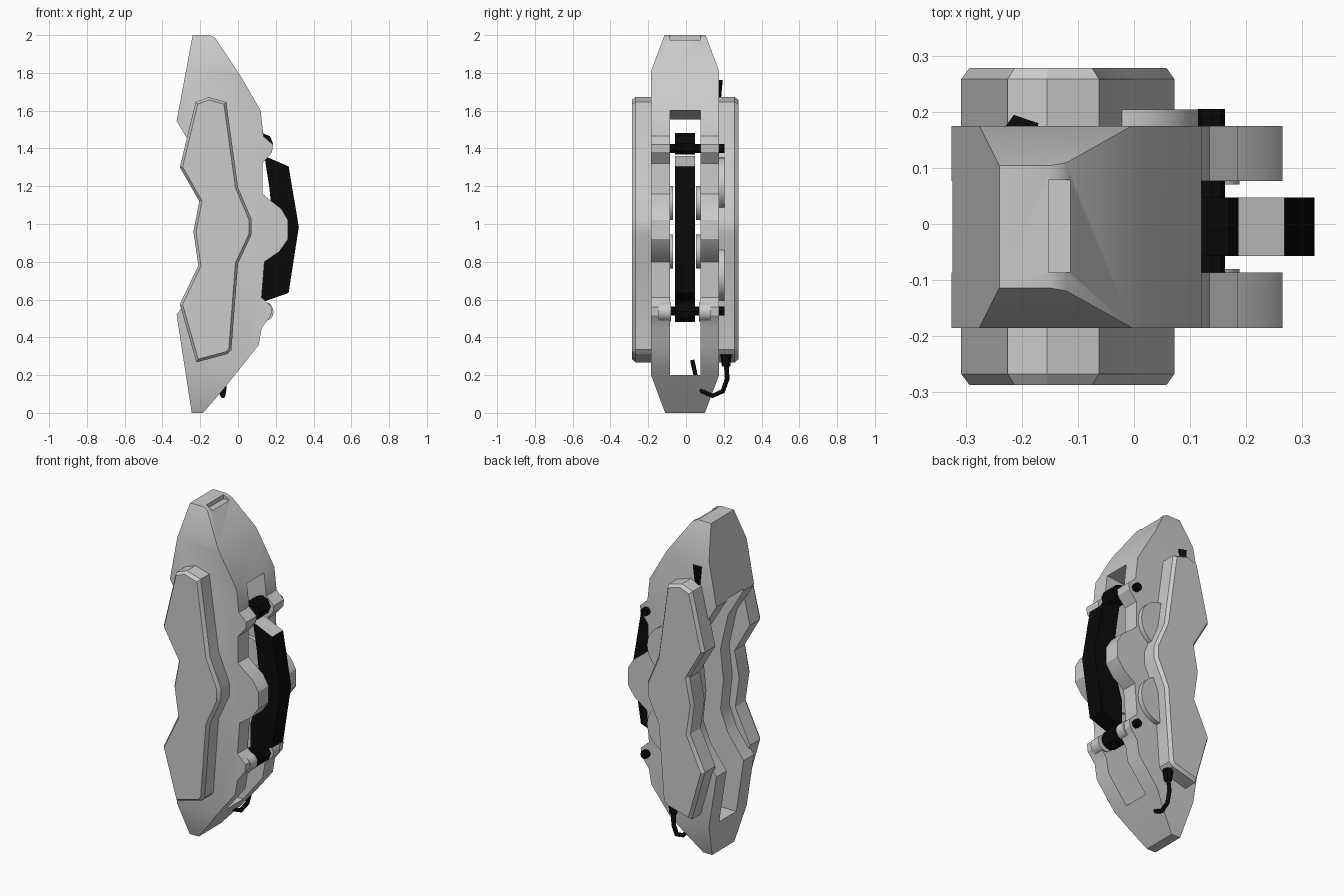
import bpy, bmesh, math
from mathutils import Vector, Matrix

if "Cube" in bpy.data.objects:
    bpy.data.objects.remove(bpy.data.objects["Cube"])


def material(name, v):
    m = bpy.data.materials.new(name)
    m.diffuse_color = (v, v, v, 1)
    m.use_nodes = True
    m.node_tree.nodes["Principled BSDF"].inputs["Base Color"].default_value = m.diffuse_color
    return m


GREY = material("caliper grey", 0.6)
BLACK = material("rubber black", 0.003)


def finish(name, bm, mats, smooth=True):
    bmesh.ops.recalc_face_normals(bm, faces=bm.faces)
    me = bpy.data.meshes.new(name)
    bm.to_mesh(me)
    bm.free()
    ob = bpy.data.objects.new(name, me)
    bpy.context.collection.objects.link(ob)
    for m in mats:
        me.materials.append(m)
    bpy.ops.object.select_all(action='DESELECT')
    ob.select_set(True)
    bpy.context.view_layer.objects.active = ob
    if smooth:
        bpy.ops.object.shade_smooth_by_angle(angle=math.radians(30))
    return ob


def prism(outline, y0, y1, chamfer=0.0):
    """Extrude an x-z outline from y0 to y1, with an optional chamfer on the y1 end."""
    bm = bmesh.new()
    f = bm.faces.new([bm.verts.new((x, y0, z)) for x, z in outline])
    r = bmesh.ops.extrude_face_region(bm, geom=[f])
    for v in r['geom']:
        if isinstance(v, bmesh.types.BMVert):
            v.co.y = y1 - math.copysign(chamfer, y1 - y0)
    bmesh.ops.recalc_face_normals(bm, faces=bm.faces)
    if chamfer:
        cap = [g for g in r['geom'] if isinstance(g, bmesh.types.BMFace)]
        bmesh.ops.inset_region(bm, faces=cap, thickness=0.014, depth=chamfer, use_even_offset=True)
    return bm


def rod(name, mat, x, z, r, y0, y1, sides):
    bm = bmesh.new()
    bmesh.ops.create_cone(bm, cap_ends=True, segments=sides, radius1=r, radius2=r, depth=abs(y1 - y0),
                          matrix=Matrix.Translation((x, (y0 + y1) / 2, z)) @ Matrix.Rotation(math.pi / 2, 4, 'X'))
    return finish(name, bm, [mat])


def stud(name, mat, x, y, z0, z1, r0, r1, sides):
    bm = bmesh.new()
    bmesh.ops.create_cone(bm, cap_ends=True, segments=sides, radius1=r0, radius2=r1, depth=z1 - z0,
                          matrix=Matrix.Translation((x, y, (z0 + z1) / 2)))
    return finish(name, bm, [mat])


# Caliper body: side profile with tapered ends
body_outline = [
    (-0.24, 2.0), (-0.15, 2.0), (-0.12, 1.985), (0.01, 1.79), (0.12, 1.60), (0.135, 1.465),
    (0.185, 1.42), (0.18, 1.38), (0.13, 1.32), (0.13, 1.16), (0.165, 1.13), (0.23, 1.08),
    (0.265, 1.02), (0.265, 0.92), (0.22, 0.855), (0.14, 0.80), (0.125, 0.61), (0.18, 0.56),
    (0.175, 0.515), (0.125, 0.45), (0.11, 0.36), (-0.085, 0.115), (-0.185, 0.0), (-0.245, 0.0),
    (-0.325, 0.52), (-0.22, 0.66), (-0.17, 0.79), (-0.19, 0.97), (-0.17, 1.15),
    (-0.22, 1.37), (-0.325, 1.545)]
YC = -0.005
bm = prism(body_outline, YC - 0.18, YC + 0.18)
for zc in (0.2, 1.81):
    bmesh.ops.bisect_plane(bm, geom=bm.verts[:] + bm.edges[:] + bm.faces[:],
                           plane_co=(0, 0, zc), plane_no=(0, 0, 1))
for v in bm.verts:
    over = max(v.co.z - 1.81, 0.2 - v.co.z, 0)
    v.co.y -= math.copysign(over / 0.195 * 0.073, v.co.y - YC)
body = finish("caliper_body", bm, [GREY], smooth=False)


def cut(target, bm):
    cutter = finish("cutter", bm, [GREY], smooth=False)
    mod = target.modifiers.new("cut", 'BOOLEAN')
    mod.operation, mod.solver, mod.object = 'DIFFERENCE', 'EXACT', cutter
    bpy.context.view_layer.objects.active = target
    bpy.ops.object.modifier_apply(modifier=mod.name)
    bpy.data.objects.remove(cutter)


# Disc slot and the shallow pocket in the top
cut(body, prism([(-0.5, 0.2), (0.5, 0.2), (0.5, 1.6), (0.1, 1.6), (-0.5, 1.535)], -0.086, 0.077))
cut(body, prism([(-0.152, 1.975), (0.0, 1.975), (0.0, 2.1), (-0.152, 2.1)], -0.086, 0.078))
bpy.ops.object.select_all(action='DESELECT')
body.select_set(True)
bpy.context.view_layer.objects.active = body
bpy.ops.object.shade_smooth_by_angle(angle=math.radians(30))

# Side covers, front and back
cover_outline = [
    (-0.225, 1.645), (-0.155, 1.672), (-0.062, 1.645), (0.0, 1.195), (0.072, 1.025), (0.072, 0.945),
    (0.0, 0.79), (-0.035, 0.335), (-0.055, 0.312), (-0.22, 0.268), (-0.308, 0.575), (-0.21, 0.78),
    (-0.236, 0.96), (-0.205, 1.12), (-0.308, 1.30)]
finish("front_cover", prism(cover_outline, -0.17, -0.287, 0.02), [GREY])
finish("back_cover", prism(cover_outline, 0.16, 0.278, 0.02), [GREY])

# Pad block in the slot, with a bare top face
pad_outline = [(0.14, 1.36), (0.268, 1.305), (0.322, 0.985), (0.268, 0.635), (0.125, 0.585),
               (0.125, 0.75), (0.19, 0.97), (0.165, 1.2)]
bm = prism(pad_outline, -0.057, 0.047)
for f in bm.faces:
    f.material_index = 1 if f.normal.z > 0.85 and f.calc_center_median().z > 1.3 else 0
finish("pad_block", bm, [BLACK, GREY])

# Retaining pins, bushings and lugs
for tag, z, zb in (("upper", 1.4, 1.425), ("lower", 0.54, 0.538)):
    rod(tag + "_pin", BLACK, 0.138, z, 0.024, -0.09, 0.205, 8)
    rod(tag + "_bushing", BLACK, 0.13, zb, 0.056, -0.057, 0.047, 8)
for tag, y0, y1 in (("front", -0.145, -0.08), ("back", 0.07, 0.13)):
    rod(tag + "_lug", GREY, 0.138, 0.535, 0.05, y0, y1, 16)

# Pistons: outer caps on the back and inner faces on both walls
for tag, zo, zi in (("upper", 1.21, 1.11), ("lower", 0.735, 0.855)):
    rod(tag + "_outer_cap", GREY, -0.025, zo, 0.142, 0.16, 0.204, 32)
    rod(tag + "_front_piston", GREY, 0.03, zi, 0.09, -0.1, -0.068, 24)
    rod(tag + "_back_piston", GREY, 0.03, zi, 0.09, 0.052, 0.09, 24)

# Bleed nipple and brake hose
stud("bleed_nipple", BLACK, -0.147, 0.21, 1.65, 1.762, 0.028, 0.039, 5).rotation_euler = (0, 0, 0.3)
stud("hose_collar", BLACK, -0.065, 0.212, 0.245, 0.31, 0.022, 0.03, 8)
curve = bpy.data.curves.new("brake_hose", 'CURVE')
curve.dimensions = '3D'
curve.bevel_depth = 0.013
curve.bevel_resolution = 1
curve.use_fill_caps = True
path = [(-0.065, 0.213, 0.26), (-0.07, 0.218, 0.18), (-0.075, 0.195, 0.115), (-0.08, 0.14, 0.09),
        (-0.088, 0.085, 0.115), (-0.088, 0.055, 0.18), (-0.088, 0.033, 0.28)]
s = curve.splines.new('POLY')
s.points.add(len(path) - 1)
for p, co in zip(s.points, path):
    p.co = (*co, 1)
curve.materials.append(BLACK)
bpy.context.collection.objects.link(bpy.data.objects.new("brake_hose", curve))
